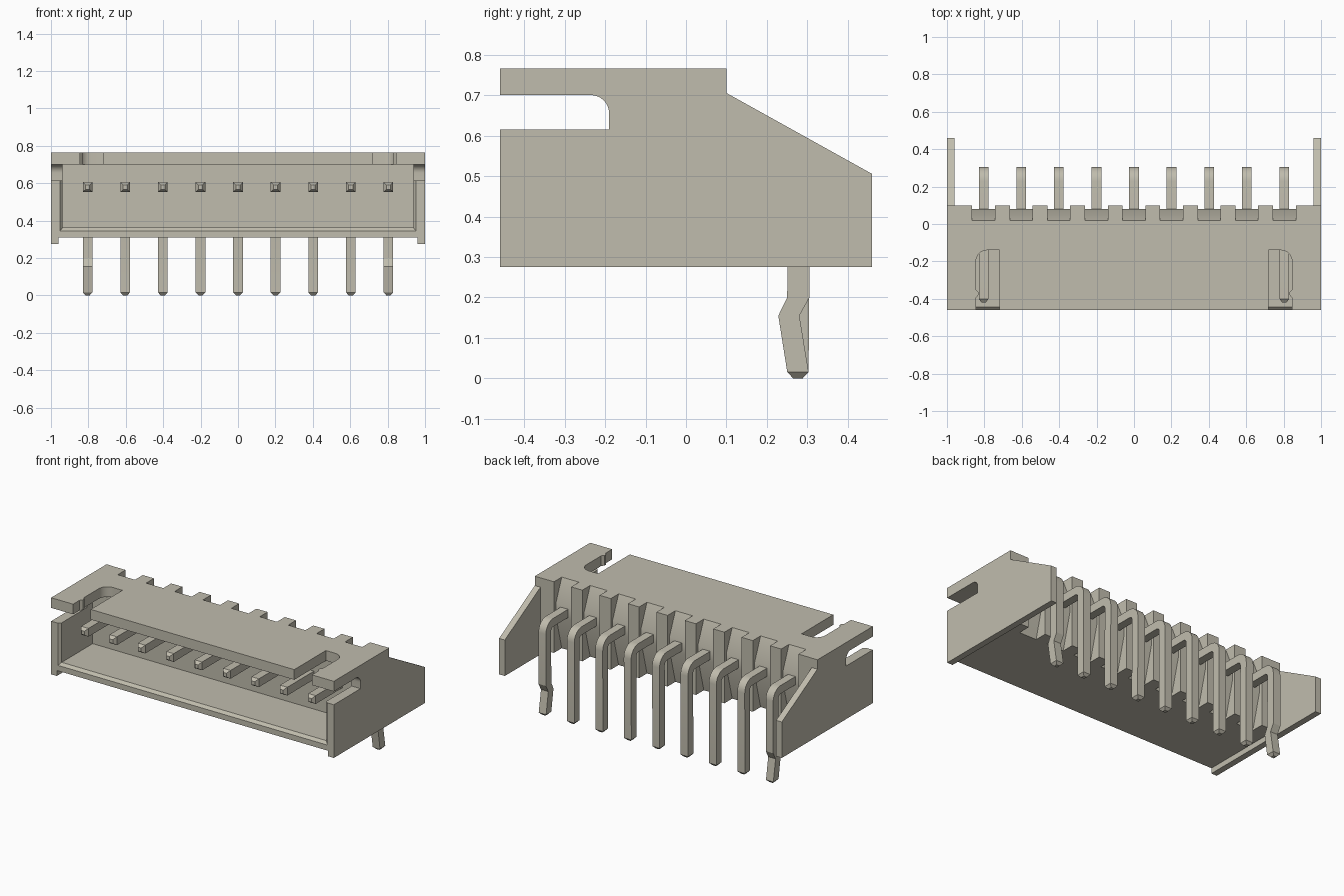
import bpy, bmesh, math

cube = bpy.data.objects.get("Cube")
if cube:
    bpy.data.objects.remove(cube, do_unlink=True)

beige = bpy.data.materials.new("warm_grey_plastic")
beige.use_nodes = True
COLOUR = (0.53, 0.505, 0.42, 1)
beige.diffuse_color = COLOUR
beige.node_tree.nodes["Principled BSDF"].inputs["Base Color"].default_value = COLOUR


def loft(name, rings):
    """Skin a closed solid over rings that have equal point counts."""
    bm = bmesh.new()
    vs = [[bm.verts.new(p) for p in r] for r in rings]
    for a, b in zip(vs, vs[1:]):
        for i in range(len(a)):
            j = (i + 1) % len(a)
            bm.faces.new((a[i], a[j], b[j], b[i]))
    bm.faces.new(vs[0])
    bm.faces.new(vs[-1])
    bmesh.ops.recalc_face_normals(bm, faces=bm.faces)
    mesh = bpy.data.meshes.new(name)
    bm.to_mesh(mesh)
    bm.free()
    mesh.materials.append(beige)
    ob = bpy.data.objects.new(name, mesh)
    bpy.context.collection.objects.link(ob)
    return ob


def prism_x(name, x0, x1, yz):
    return loft(name, [[(x, y, z) for y, z in yz] for x in (x0, x1)])


def arc(cx, cy, r, a0, a1, n=8):
    angles = [math.radians(a0 + (a1 - a0) * i / n) for i in range(n + 1)]
    return [(cx + r * math.cos(a), cy + r * math.sin(a)) for a in angles]


def activate(ob):
    bpy.ops.object.select_all(action='DESELECT')
    ob.select_set(True)
    bpy.context.view_layer.objects.active = ob


def cut(target, cutter):
    mod = target.modifiers.new("cut", 'BOOLEAN')
    mod.operation = 'DIFFERENCE'
    mod.solver = 'EXACT'
    mod.object = cutter
    activate(target)
    bpy.ops.object.modifier_apply(modifier=mod.name)
    bpy.data.objects.remove(cutter, do_unlink=True)


# Housing: side silhouette extruded over the full width
housing = prism_x("housing", -1, 1, [(-.46, .275), (.46, .275), (.46, .505),
                                     (.1, .705), (.1, .765), (-.46, .765)])

# Space between the side wings, behind and below the shell
cut(housing, prism_x("rear_cutter", -.96, .96, [
    (-1, 0), (1, 0), (1, 1), (.099, 1), (.099, .31), (-1, .31)]))

# Front cavity with a chamfered mouth
mouth = [(-.475, .965, .33), (-.443, .937, .362), (-.13, .937, .362)]
cut(housing, loft("cavity_cutter", [
    [(-w, y, z), (w, y, z), (w, y, .70), (-w, y, .70)] for y, w, z in mouth]))

# Slots in the side walls and in the roof
side_slot = [(-.5, .615), (-.19, .615)] + arc(-.235, .655, .045, 0, 90) + [(-.5, .70)]
roof_slot = ([(.72, -.5), (.845, -.5), (.845, -.395), (.832, -.38), (.832, -.365), (.845, -.35)]
             + arc(.785, -.2, .06, 0, 90) + [(.72, -.14)])
for s in (-1, 1):
    cut(housing, prism_x("side_slot_cutter", s * .9, s * 1.1, side_slot))
    cut(housing, loft("roof_slot_cutter", [[(s * x, y, z) for x, y in roof_slot]
                                           for z in (.68, .85)]))

# Recesses behind each pin, leaving ribs between them
pin_xs = [-.804 + .201 * i for i in range(9)]
recess = [(.2, .85), (.02, .85), (.02, .765), (.08, .62), (.08, .54),
          (.02, .31), (.02, .2), (.2, .2)]
for px in pin_xs:
    cut(housing, prism_x("recess_cutter", px - .061, px + .061, recess))
activate(housing)
bpy.ops.object.shade_smooth_by_angle(angle=math.radians(25))


def pin(name, px, kinked):
    # Each section: outer (y, z), inner (y, z), half width
    path = [((-.42, .59), (-.42, .566), .011), ((-.4, .605), (-.4, .552), .026)]
    outer, inner = arc(.23, .53, .075, 90, 0, 6), arc(.23, .53, .022, 90, 0, 6)
    path += [(o, i, .026) for o, i in zip(outer, inner)]
    if kinked:
        path += [((.305, .2), (.25, .2), .026), ((.28, .155), (.228, .155), .026)]
    path += [((.303, .016), (.25, .016), .026), ((.288, 0), (.265, 0), .011)]
    ob = loft(name, [[(px - w, *o), (px + w, *o), (px + w, *i), (px - w, *i)]
                     for o, i, w in path])
    activate(ob)
    bpy.ops.object.shade_smooth_by_angle(angle=math.radians(20))


# Row of bent pins, the end ones kinked for retention
for n, px in enumerate(pin_xs):
    pin(f"pin_{n + 1}", px, n in (0, 8))
